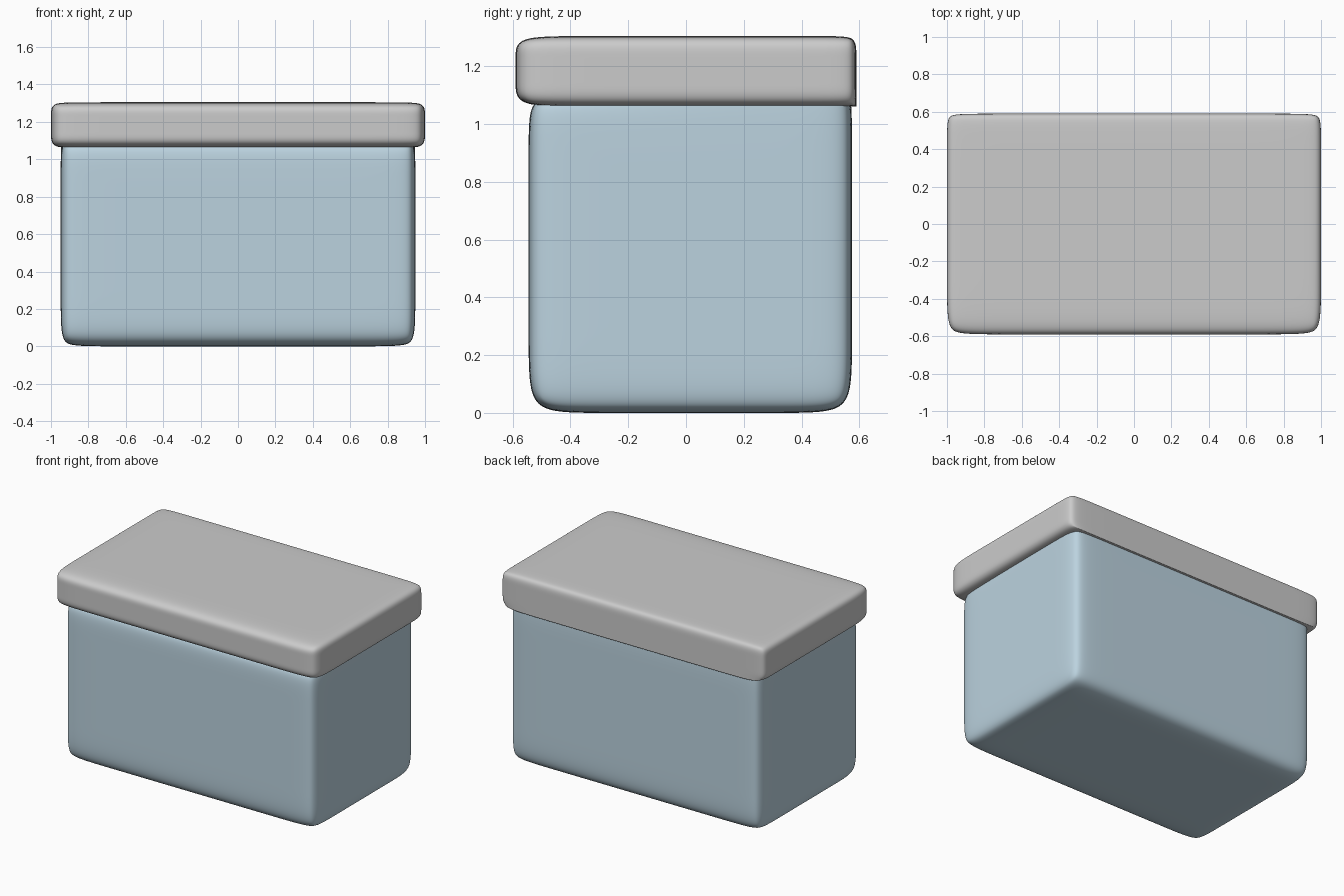
import bpy, bmesh

if "Cube" in bpy.data.objects:
    bpy.data.objects.remove(bpy.data.objects["Cube"])


def soft_box(name, xs, ys, zs, tweak=None, crease=None):
    """Box cage with support loops at the given coordinates, smoothed by subdivision."""
    bm = bmesh.new()
    verts = {}
    axes = (xs, ys, zs)

    def vert(idx):
        if idx not in verts:
            co = [axes[a][idx[a]] for a in range(3)]
            verts[idx] = bm.verts.new(tweak(*co) if tweak else co)
        return verts[idx]

    for a in range(3):
        b, c = (a + 1) % 3, (a + 2) % 3
        for side in (0, len(axes[a]) - 1):
            for i in range(len(axes[b]) - 1):
                for j in range(len(axes[c]) - 1):
                    quad = []
                    for u, v in ((i, j), (i + 1, j), (i + 1, j + 1), (i, j + 1)):
                        idx = [0, 0, 0]
                        idx[a], idx[b], idx[c] = side, u, v
                        quad.append(vert(tuple(idx)))
                    bm.faces.new(quad if side else quad[::-1])
    if crease:
        layer = bm.edges.layers.float.new("crease_edge")
        for e in bm.edges:
            if all(crease(v.co) for v in e.verts):
                e[layer] = 1.0
    for f in bm.faces:
        f.smooth = True
    me = bpy.data.meshes.new(name)
    bm.to_mesh(me)
    bm.free()
    ob = bpy.data.objects.new(name, me)
    bpy.context.collection.objects.link(ob)
    sub = ob.modifiers.new("Subdivision", "SUBSURF")
    sub.levels = sub.render_levels = 4
    return ob


# Container body; its back rim rises inside the lid so the back wall stays straight
body = soft_box(
    "box_body",
    (-0.948, -0.83, 0.83, 0.948),
    (-0.545, -0.345, 0.385, 0.575),
    (0.0, 0.2, 0.98, 1.1),
    tweak=lambda x, y, z: (x, y, z + 0.1 if z > 1.05 and y > 0 else z),
)
mat = bpy.data.materials.new("pale_blue")
mat.diffuse_color = (0.5, 0.65, 0.74, 1.0)
mat.use_nodes = True
mat.node_tree.nodes["Principled BSDF"].inputs["Base Color"].default_value = mat.diffuse_color
body.data.materials.append(mat)

# Lid, tighter along the back, with a sharp lower back edge
soft_box(
    "lid",
    (-1.0, -0.87, 0.87, 1.0),
    (-0.59, -0.37, 0.51, 0.59),
    (1.06, 1.14, 1.235, 1.305),
    crease=lambda co: co.y > 0.58 and co.z < 1.07,
)
